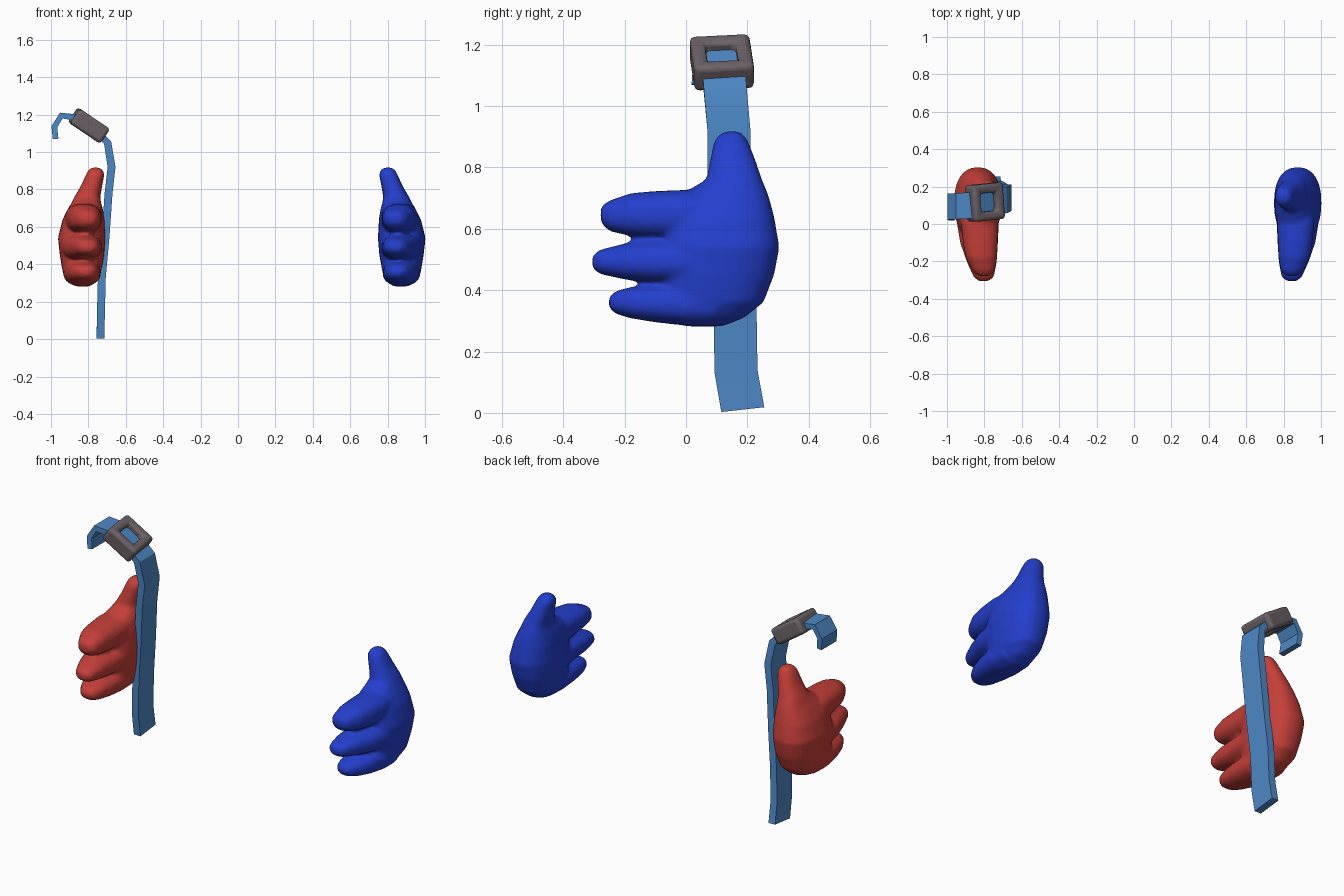
import bpy, bmesh, math
from mathutils import Vector, Matrix

if "Cube" in bpy.data.objects:
    bpy.data.objects.remove(bpy.data.objects["Cube"])


def material(name, rgb):
    m = bpy.data.materials.new(name)
    m.diffuse_color = (*rgb, 1)
    m.use_nodes = True
    m.node_tree.nodes["Principled BSDF"].inputs["Base Color"].default_value = m.diffuse_color
    return m


RED = material("red", (0.56, 0.05, 0.042))
BLUE = material("deep blue", (0.018, 0.05, 0.62))
STRAP = material("strap blue", (0.075, 0.25, 0.57))
GREY = material("warm grey", (0.15, 0.122, 0.135))


def make_object(name, bm, mat):
    bmesh.ops.recalc_face_normals(bm, faces=bm.faces)
    me = bpy.data.meshes.new(name)
    bm.to_mesh(me)
    bm.free()
    me.materials.append(mat)
    ob = bpy.data.objects.new(name, me)
    bpy.context.collection.objects.link(ob)
    return ob


def smooth(ob, degrees):
    bpy.ops.object.select_all(action='DESELECT')
    ob.select_set(True)
    bpy.context.view_layer.objects.active = ob
    bpy.ops.object.shade_smooth_by_angle(angle=math.radians(degrees))


def skin(bm, rings):
    """Bridge equal rings of points and cap both ends."""
    rows = [[bm.verts.new(p) for p in ring] for ring in rings]
    n = len(rows[0])
    for a, b in zip(rows, rows[1:]):
        for i in range(n):
            j = (i + 1) % n
            bm.faces.new((a[i], a[j], b[j], b[i]))
    bm.faces.new(rows[0])
    bm.faces.new(rows[-1])


def oval(u0, u1, v0, v1, n=24, power=0.85):
    """Slightly squared oval filling the given bounds."""
    pts = []
    for i in range(n):
        c, s = math.cos(math.tau * i / n), math.sin(math.tau * i / n)
        c, s = math.copysign(abs(c) ** power, c), math.copysign(abs(s) ** power, s)
        pts.append(((u0 + u1) / 2 + (u1 - u0) / 2 * c, (v0 + v1) / 2 + (v1 - v0) / 2 * s))
    return pts


# Palm and thumb: z, y range, x range
PALM = [
    (0.282, 0.00, 0.12, 0.83, 0.91), (0.31, -0.08, 0.19, 0.795, 0.95),
    (0.36, -0.08, 0.253, 0.772, 0.978), (0.45, -0.08, 0.288, 0.755, 0.993),
    (0.54, -0.08, 0.305, 0.748, 1.003), (0.64, -0.07, 0.288, 0.753, 0.978),
    (0.70, -0.04, 0.272, 0.763, 0.948), (0.728, 0.01, 0.262, 0.772, 0.93),
    (0.76, 0.066, 0.248, 0.776, 0.915), (0.82, 0.078, 0.228, 0.766, 0.88),
    (0.88, 0.09, 0.205, 0.754, 0.853), (0.905, 0.105, 0.19, 0.762, 0.84),
    (0.918, 0.13, 0.17, 0.785, 0.82)]
# Fingers: y, z range, x range
FINGERS = [
    [(0.10, 0.57, 0.72, 0.77, 0.96), (0.0, 0.565, 0.727, 0.765, 0.965),
     (-0.10, 0.568, 0.723, 0.768, 0.955), (-0.18, 0.576, 0.716, 0.772, 0.94),
     (-0.25, 0.592, 0.692, 0.785, 0.905), (-0.278, 0.62, 0.672, 0.81, 0.875)],
    [(0.10, 0.42, 0.567, 0.76, 0.99), (0.0, 0.42, 0.565, 0.762, 0.987),
     (-0.10, 0.423, 0.562, 0.767, 0.97), (-0.20, 0.435, 0.552, 0.773, 0.935),
     (-0.28, 0.452, 0.532, 0.788, 0.90), (-0.306, 0.472, 0.512, 0.815, 0.872)],
    [(0.10, 0.285, 0.43, 0.775, 0.975), (0.0, 0.284, 0.428, 0.772, 0.975),
     (-0.10, 0.295, 0.42, 0.776, 0.96), (-0.18, 0.308, 0.41, 0.785, 0.935),
     (-0.23, 0.323, 0.397, 0.802, 0.905), (-0.251, 0.342, 0.378, 0.83, 0.88)]]


def hand(name, mat, place):
    bm = bmesh.new()
    skin(bm, [[place(x, y, z) for y, x in oval(y0, y1, x0, x1)]
              for z, y0, y1, x0, x1 in PALM])
    for finger in FINGERS:
        skin(bm, [[place(x, y, z) for z, x in oval(z0, z1, x0, x1)]
                  for y, z0, z1, x0, x1 in finger])
    ob = make_object(name, bm, mat)
    # Fuse the fingers into the palm, then soften the joins
    fuse = ob.modifiers.new("fuse", 'REMESH')
    fuse.mode = 'VOXEL'
    fuse.voxel_size = 0.01
    fuse.use_smooth_shade = True
    soften = ob.modifiers.new("soften", 'SMOOTH')
    soften.factor = 0.5
    soften.iterations = 8


hand("left_hand", BLUE, lambda x, y, z: (x, y, z))
hand("right_hand", RED, lambda x, y, z: (0.04 - x, y, z))

# Strap: x, z, y centre, sideways tilt, half thickness
PATH = [(-0.735, 0.011, 0.185, 0.11, 0.021), (-0.733, 0.135, 0.163, 0.05, 0.021),
        (-0.728, 0.33, 0.16, 0, 0.021), (-0.708, 0.55, 0.15, 0, 0.021),
        (-0.692, 0.78, 0.14, 0, 0.021), (-0.676, 0.92, 0.14, 0, 0.021),
        (-0.697, 1.05, 0.128, 0, 0.02), (-0.735, 1.09, 0.124, 0, 0.018),
        (-0.865, 1.185, 0.10, 0, 0.018), (-0.945, 1.195, 0.095, 0, 0.017),
        (-0.982, 1.135, 0.093, 0, 0.016), (-0.975, 1.07, 0.088, 0, 0.015)]
pts = [Vector((p[0], 0, p[1])) for p in PATH]
rings = []
for i, (x, z, y, tilt, half) in enumerate(PATH):
    d = (pts[min(i + 1, len(pts) - 1)] - pts[max(i - 1, 0)]).normalized()
    side = Vector((d.z, 0, -d.x)) * half
    wide = Vector((0, 1, tilt)) * 0.07
    c = Vector((x, y, z))
    rings.append([c - side - wide, c + side - wide, c + side + wide, c - side + wide])
bm = bmesh.new()
skin(bm, rings)
smooth(make_object("strap", bm, STRAP), 25)

# Buckle: square frame with rounded bars, tilted along the strap
bm = bmesh.new()
loops = []
for half, z in ((0.098, -0.048), (0.098, 0.048), (0.05, 0.048), (0.05, -0.048)):
    loops.append([bm.verts.new((sx * half, sy * half, z))
                  for sx, sy in ((1, 1), (-1, 1), (-1, -1), (1, -1))])
for k in range(4):
    a, b = loops[k], loops[(k + 1) % 4]
    for i in range(4):
        j = (i + 1) % 4
        bm.faces.new((a[i], a[j], b[j], b[i]))
bmesh.ops.transform(bm, verts=bm.verts, matrix=(
    Matrix.Translation((-0.797, 0.117, 1.142))
    @ Matrix.Rotation(math.radians(34), 4, 'Y')
    @ Matrix.Rotation(math.radians(5), 4, 'Z')))
buckle = make_object("buckle", bm, GREY)
rounding = buckle.modifiers.new("rounding", 'BEVEL')
rounding.width = 0.018
rounding.segments = 3
smooth(buckle, 50)
